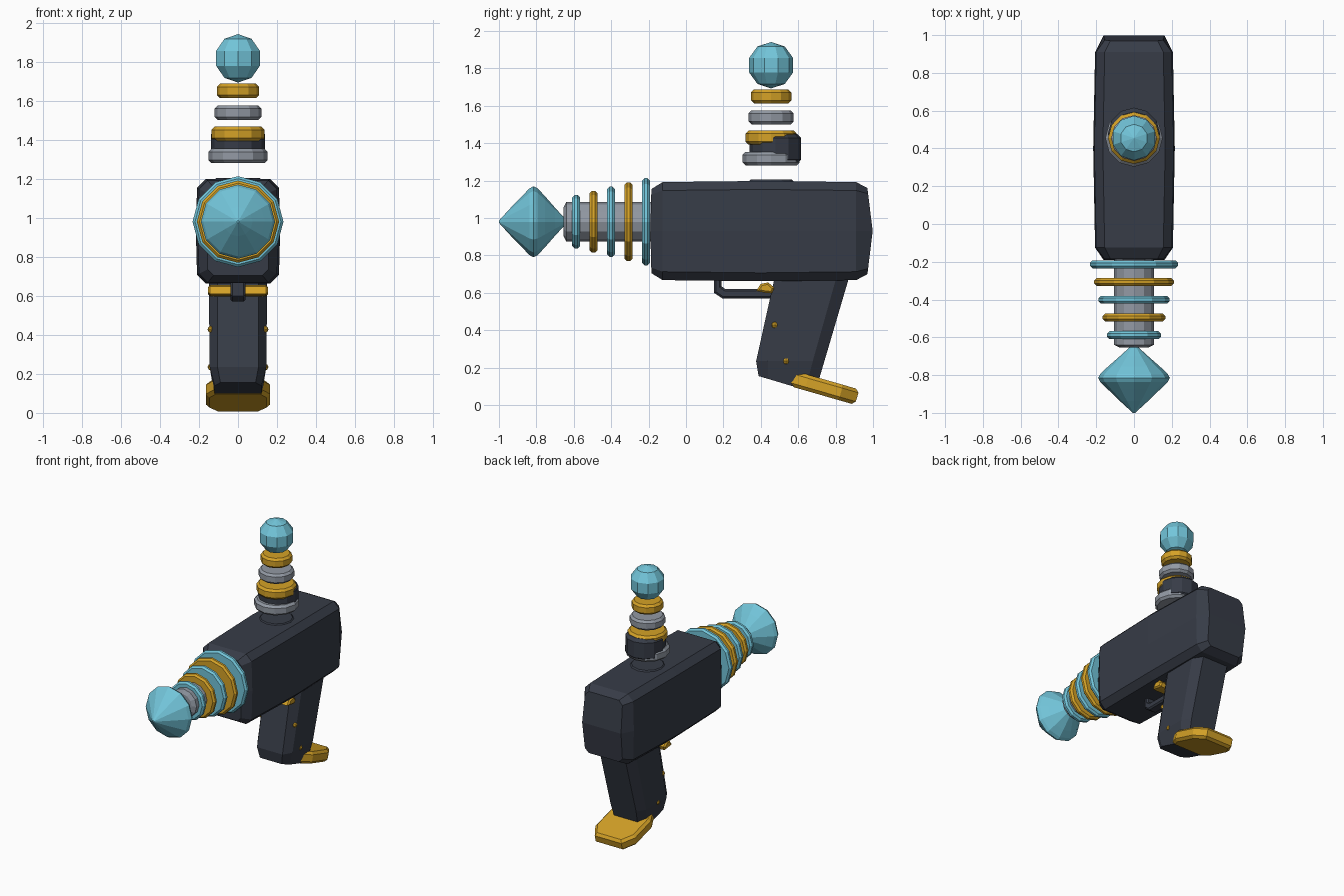
import bpy, bmesh, math
from mathutils import Matrix, Vector

if "Cube" in bpy.data.objects:
    bpy.data.objects.remove(bpy.data.objects["Cube"])


def material(name, rgb):
    m = bpy.data.materials.new(name)
    m.diffuse_color = (*rgb, 1)
    m.use_nodes = True
    m.node_tree.nodes["Principled BSDF"].inputs["Base Color"].default_value = m.diffuse_color
    return m


DARK = material("dark slate", (0.038, 0.045, 0.063))
GOLD = material("gold", (0.66, 0.36, 0.02))
GREY = material("steel grey", (0.29, 0.32, 0.37))
CYAN = material("light cyan", (0.17, 0.56, 0.70))


def finish(name, bm, mat):
    bmesh.ops.recalc_face_normals(bm, faces=bm.faces)
    me = bpy.data.meshes.new(name)
    bm.to_mesh(me)
    bm.free()
    me.materials.append(mat)
    ob = bpy.data.objects.new(name, me)
    bpy.context.collection.objects.link(ob)
    return ob


def loft(name, rings, mat, split_caps=False):
    """Skin equal-length rings of points and cap both ends."""
    bm = bmesh.new()
    vs = [[bm.verts.new(p) for p in r] for r in rings]
    n = len(vs[0])
    for a, b in zip(vs, vs[1:]):
        for i in range(n):
            j = (i + 1) % n
            bm.faces.new((a[i], a[j], b[j], b[i]))
    for r in (vs[0], vs[-1]):
        if split_caps:
            h = n // 2
            bm.faces.new(r[:h + 1])
            bm.faces.new(r[h:] + r[:1])
        else:
            bm.faces.new(r)
    return finish(name, bm, mat)


def lathe(name, profile, center, axis, mat, sides=12):
    """Spin (radius, height) pairs about the y or z axis."""
    cx, cy, cz = center
    rings = []
    for r, h in profile:
        ring = []
        for i in range(sides):
            a = 2 * math.pi * i / sides
            u, v = r * math.cos(a), r * math.sin(a)
            ring.append((cx + u, cy + h, cz + v) if axis == 'y' else (cx + u, cy + v, cz + h))
        rings.append(ring)
    return loft(name, rings, mat)


def disc(name, r, t, center, axis, mat, b=0.015):
    h = t / 2
    return lathe(name, [(r - b, -h), (r, b - h), (r, h - b), (r - b, h)], center, axis, mat)


def prism(name, pts, depth, bevel, matrix, mat):
    """Extrude a flat outline along local z, centred, with bevelled rims."""
    bm = bmesh.new()
    f = bm.faces.new([bm.verts.new((x, y, -depth / 2)) for x, y in pts])
    ext = bmesh.ops.extrude_face_region(bm, geom=[f])
    top = [g for g in ext['geom'] if isinstance(g, bmesh.types.BMVert)]
    bmesh.ops.translate(bm, verts=top, vec=(0, 0, depth))
    bmesh.ops.recalc_face_normals(bm, faces=bm.faces)
    rim = [e for e in bm.edges if abs(e.verts[0].co.z - e.verts[1].co.z) < 1e-5]
    bmesh.ops.bevel(bm, geom=rim, offset=bevel, segments=1, affect='EDGES')
    bmesh.ops.transform(bm, matrix=matrix, verts=bm.verts)
    return finish(name, bm, mat)


# Body: chamfered, slightly bulging block
def body_ring(y, w, h, c, bow):
    pts = [(w + 0.006, 0), (w, h - c), (w - c, h), (c - w, h), (-w, h - c),
           (-w - 0.006, 0), (-w, c - h), (c - w, -h), (w - c, -h), (w, c - h)]
    return [(x, y + bow * (1 - abs(z) / h), 0.93 + z) for x, z in pts]


loft("body", [body_ring(-0.185, 0.155, 0.225, 0.03, -0.006),
              body_ring(-0.125, 0.200, 0.262, 0.045, 0),
              body_ring(0.40, 0.210, 0.268, 0.045, 0),
              body_ring(0.91, 0.200, 0.262, 0.045, 0),
              body_ring(0.970, 0.155, 0.230, 0.03, 0.028)], DARK, split_caps=True)

# Barrel, cooling rings and pointed tip
Z = 0.98
lathe("barrel", [(0.075, -0.655), (0.105, -0.64), (0.105, -0.17)], (0, 0, Z), 'y', GREY)
for i in range(5):
    disc(f"barrel_ring_{i + 1}", 0.143 + 0.0225 * i, 0.042, (0, -0.588 + 0.0935 * i, Z), 'y',
         GOLD if i % 2 else CYAN, 0.013)
lathe("barrel_tip", [(0.006, -1.0), (0.075, -0.937), (0.138, -0.876), (0.178, -0.837), (0.190, -0.815),
                     (0.178, -0.793), (0.138, -0.755), (0.075, -0.70), (0.006, -0.637)],
      (0, 0, Z), 'y', CYAN)

# Floating antenna stack
AY = 0.455
disc("antenna_base", 0.12, 0.03, (0, AY, 1.19), 'z', DARK, 0.01)
for name, r, z, m in [("antenna_disc_low", 0.152, 1.317, GREY), ("antenna_disc_mid", 0.137, 1.430, GOLD),
                      ("antenna_disc_upper", 0.121, 1.538, GREY), ("antenna_disc_top", 0.108, 1.650, GOLD)]:
    disc(name, r, 0.074, (0, AY, z), 'z', m, 0.016)
disc("antenna_collar", 0.138, 0.160, (0, 0.478, 1.370), 'z', DARK, 0.022)
bm = bmesh.new()
bmesh.ops.create_uvsphere(bm, u_segments=10, v_segments=5, radius=0.124,
                          matrix=Matrix.Translation((0, AY, 1.817)))
finish("antenna_ball", bm, CYAN)


# Grip: raked octagonal column
def grip_ring(front, back, w, a):
    f, b = Vector((0, *front)), Vector((0, *back))
    half = [(a, 0), (w, 0.17), (w, 0.83), (a, 1)]
    pts = half + [(-x, t) for x, t in reversed(half)]
    return [f.lerp(b, t) + Vector((x, 0, 0)) for x, t in pts]


loft("grip", [grip_ring((0.478, 0.70), (0.877, 0.70), 0.150, 0.105),
              grip_ring((0.375, 0.235), (0.740, 0.235), 0.145, 0.105),
              grip_ring((0.388, 0.155), (0.690, 0.065), 0.120, 0.090)], DARK)

# Gold foot plate under the grip
plan = [(-0.125, -0.18), (0.125, -0.18), (0.165, -0.10), (0.165, 0.09),
        (0.11, 0.18), (-0.11, 0.18), (-0.165, 0.09), (-0.165, -0.10)]
prism("grip_foot", plan, 0.085, 0.018,
      Matrix.Translation((0, 0.742, 0.092)) @ Matrix.Rotation(-0.28, 4, 'X'), GOLD)

# Trigger guard and trigger bar: side outlines extruded across x
ACROSS = Matrix(((0, 0, 1, 0), (1, 0, 0, 0), (0, 1, 0, 0), (0, 0, 0, 1)))
prism("trigger_guard", [(0.15, 0.68), (0.15, 0.60), (0.195, 0.57), (0.45, 0.57), (0.49, 0.60),
                        (0.49, 0.62), (0.21, 0.62), (0.19, 0.635), (0.19, 0.68)],
      0.075, 0.01, ACROSS, DARK)
prism("trigger", [(0.375, 0.610), (0.40, 0.648), (0.44, 0.656), (0.472, 0.625), (0.460, 0.597), (0.425, 0.600)],
      0.305, 0.01, ACROSS, GOLD)

# Studs on both sides of the grip
for side, s in (("right", 1), ("left", -1)):
    for i, (y, z) in enumerate([(0.475, 0.428), (0.535, 0.235)]):
        bm = bmesh.new()
        bmesh.ops.create_uvsphere(bm, u_segments=8, v_segments=4, radius=0.018,
                                  matrix=Matrix.Translation((s * 0.138, y, z)))
        finish(f"grip_stud_{side}_{i + 1}", bm, GOLD)
